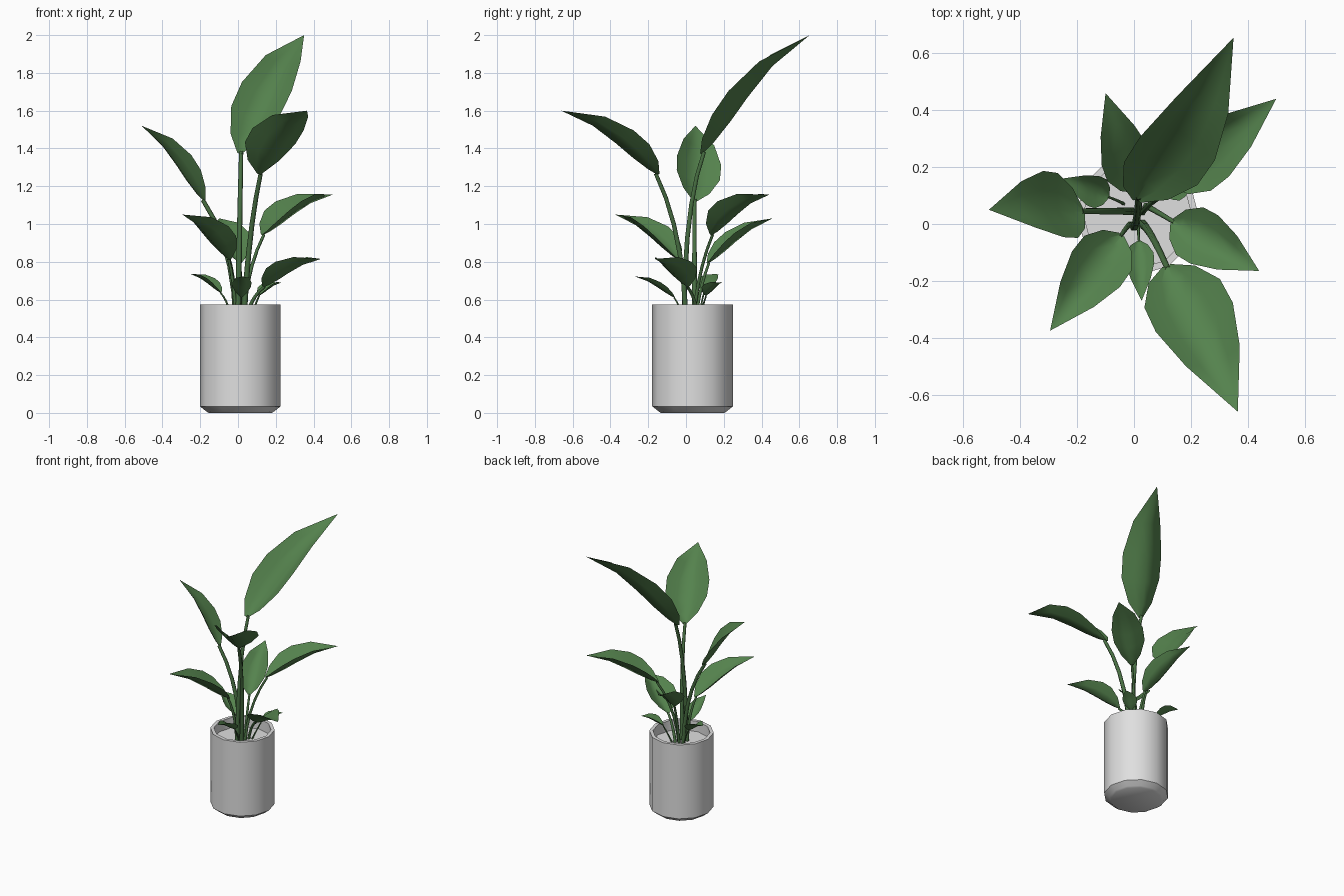
import bpy, bmesh, math
from mathutils import Vector

if "Cube" in bpy.data.objects:
    bpy.data.objects.remove(bpy.data.objects["Cube"])


def material(name, rgb):
    m = bpy.data.materials.new(name)
    m.diffuse_color = (*rgb, 1)
    m.use_nodes = True
    m.node_tree.nodes["Principled BSDF"].inputs["Base Color"].default_value = m.diffuse_color
    return m


LEAF = material("leaf green", (0.09, 0.225, 0.075))
STEM = material("stem green", (0.065, 0.16, 0.055))
POT = material("pot light grey", (0.74, 0.74, 0.74))


def finish(name, bm, mat, angle=50):
    me = bpy.data.meshes.new(name)
    bm.to_mesh(me)
    bm.free()
    me.materials.append(mat)
    ob = bpy.data.objects.new(name, me)
    bpy.context.collection.objects.link(ob)
    bpy.ops.object.select_all(action='DESELECT')
    ob.select_set(True)
    bpy.context.view_layer.objects.active = ob
    bpy.ops.object.shade_smooth_by_angle(angle=math.radians(angle))


def skin(bm, rings, closed=True):
    """Join successive rows of vertices with quads."""
    for a, b in zip(rings, rings[1:]):
        n = len(a)
        for i in range(n if closed else n - 1):
            j = (i + 1) % n
            bm.faces.new((a[i], a[j], b[j], b[i]))


def bezier(a, b, c, t):
    return a * (1 - t) ** 2 + b * 2 * t * (1 - t) + c * t * t


# Pot: lathed profile with chamfered foot, thin rim and recessed soil level
def pot(cx, cy, sides=12):
    bm = bmesh.new()
    rings = []
    for r, z in [(0.168, 0), (0.18, 0.008), (0.214, 0.035), (0.214, 0.575),
                 (0.19, 0.575), (0.19, 0.5)]:
        ring = []
        for i in range(sides):
            a = math.tau * i / sides
            ring.append(bm.verts.new((cx + r * math.cos(a), cy + r * math.sin(a), z)))
        rings.append(ring)
    skin(bm, rings)
    bm.faces.new(rings[0][::-1])
    bm.faces.new(rings[-1])
    finish("pot", bm, POT, 40)


# Stem: tapered tube along a bent path
def stem(name, start, bend, end, r):
    bm = bmesh.new()
    rings = []
    for k in range(6):
        t = k / 5
        p = bezier(start, bend, end, t)
        d = bezier(start, bend, end, t + 0.01) - bezier(start, bend, end, t - 0.01)
        u = d.cross(Vector((0, 1, 0.1))).normalized()
        v = d.cross(u).normalized()
        rr = r * (1 - 0.3 * t)
        rings.append([bm.verts.new(p + (u * math.cos(a) + v * math.sin(a)) * rr)
                      for a in (math.tau * i / 6 for i in range(6))])
    skin(bm, rings)
    bmesh.ops.recalc_face_normals(bm, faces=bm.faces)
    finish(name, bm, STEM, 80)


# Leaf rows: position along the midrib, relative width, midrib arch
PROFILE = [(0, 0.1, 0), (0.1, 0.6, -0.005), (0.27, 0.98, 0.005),
           (0.45, 1.0, 0.025), (0.7, 0.7, 0.04), (1, 0, 0)]


# Leaf: V-folded blade with raised edges
def leaf(name, base, tip, half, side=None, fold=0.65):
    bm = bmesh.new()
    length = (tip - base).length
    d = (tip - base).normalized()
    s = Vector(side) if side else Vector((d.y, -d.x, 0))
    s = (s - d * s.dot(d) * 0.6).normalized()
    if s.cross(d).z < 0:      # keep the upper side up
        s = -s
    n = s.cross(d).normalized()
    rows = []
    for t, w, arch in PROFILE:
        p = base.lerp(tip, t) + n * arch * length
        row = []
        for k in (-1, -0.5, 0, 0.5, 1):
            lift = fold * abs(k) ** 1.3
            row.append(bm.verts.new(p + (s * k + n * lift) * half * w))
        rows.append(row)
    skin(bm, rows, closed=False)
    bmesh.ops.remove_doubles(bm, verts=bm.verts, dist=1e-5)
    finish(name, bm, LEAF, 80)


pot(0.012, 0.035)

# name, stem foot (x, y), stem bend, leaf base, leaf tip, half width, side, fold
plants = [
    ("tall_back", (0.0, -0.01), (0.01, -0.01, 1.1), (0.01, 0.085, 1.37),
     (0.35, 0.655, 2.0), 0.14, (1, -0.25, -0.12), 0.6),
    ("tall_front", (0.03, 0.0), (0.055, -0.015, 0.97), (0.115, -0.15, 1.26),
     (0.365, -0.66, 1.60), 0.145, (1, 0.3, 0), 0.6),
    ("tall_left", (-0.01, 0.045), (-0.02, 0.045, 0.88), (-0.18, 0.045, 1.12),
     (-0.51, 0.05, 1.52), 0.125, (0.08, -0.24, 0.05), 0.4),
    ("mid_right", (0.03, 0.04), (0.04, 0.06, 0.75), (0.13, 0.135, 0.94),
     (0.50, 0.44, 1.155), 0.105, None, 0.75),
    ("low_right", (0.04, 0.065), (0.07, 0.05, 0.62), (0.135, 0.01, 0.665),
     (0.44, -0.165, 0.815), 0.098, None, 0.65),
    ("mid_left", (-0.01, 0.0), (-0.02, 0.0, 0.7), (-0.045, -0.04, 0.81),
     (-0.295, -0.375, 1.05), 0.105, None, 0.65),
    ("mid_back", (0.02, 0.05), (0.02, 0.07, 0.66), (0.01, 0.115, 0.79),
     (-0.10, 0.46, 1.03), 0.09, None, 0.65),
    ("small_left", (-0.035, 0.07), (-0.05, 0.08, 0.59), (-0.09, 0.095, 0.635),
     (-0.25, 0.16, 0.735), 0.056, None, 0.6),
    ("small_front", (0.015, 0.0), (0.015, -0.03, 0.56), (0.018, -0.06, 0.61),
     (0.027, -0.27, 0.722), 0.05, None, 0.6),
    ("small_right", (0.06, 0.07), (0.09, 0.09, 0.57), (0.11, 0.105, 0.62),
     (0.23, 0.19, 0.69), 0.048, None, 0.6),
]

for name, foot, bend, base, tip, half, side, fold in plants:
    base, tip = Vector(base), Vector(tip)
    radius = 0.016 if name.startswith("tall") else 0.011 if name[0] in "ml" else 0.006
    stem(name + "_stem", Vector((*foot, 0.49)), Vector(bend), base.lerp(tip, 0.02), radius)
    leaf(name + "_leaf", base, tip, half, side, fold)
